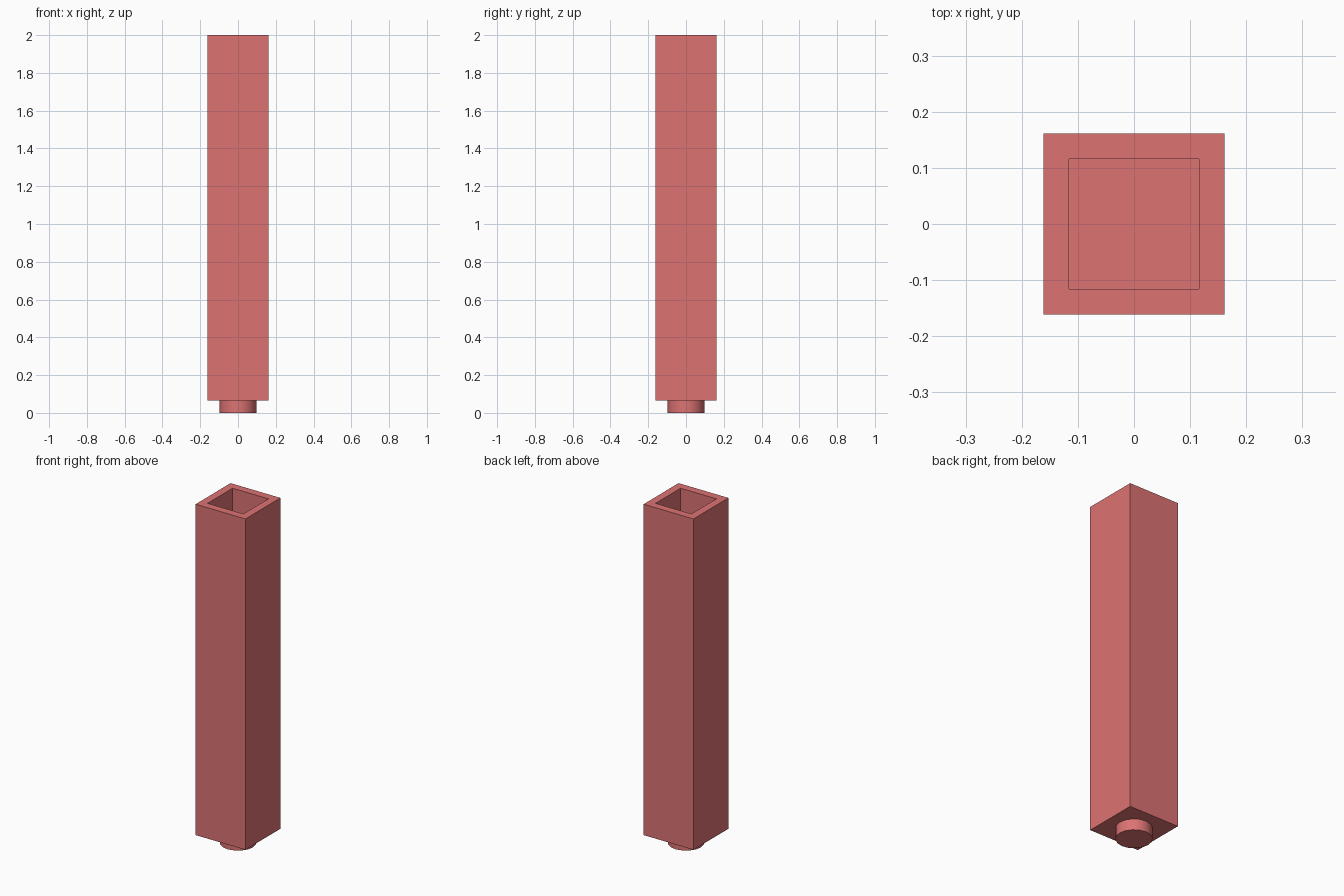
import bpy, bmesh

if "Cube" in bpy.data.objects:
    bpy.data.objects.remove(bpy.data.objects["Cube"])

U = 2 / 124            # base unit: total height is 124 units
HALF, INNER = 10 * U, 6 * U
PEG_H, WALL = 4 * U, 4 * U

mat = bpy.data.materials.new("soft_red")
mat.diffuse_color = (0.72, 0.17, 0.17, 1)
mat.use_nodes = True
mat.node_tree.nodes["Principled BSDF"].inputs["Base Color"].default_value = mat.diffuse_color

# Square column, hollowed from the top
bm = bmesh.new()
bmesh.ops.create_cube(bm, size=1)
for v in bm.verts:
    v.co.x *= 2 * HALF
    v.co.y *= 2 * HALF
    v.co.z = 2 if v.co.z > 0 else PEG_H
top = [f for f in bm.faces if f.normal.z > 0.9]
bmesh.ops.inset_region(bm, faces=top, thickness=HALF - INNER)
# Push a copy of the inset face down to make the socket and its floor
res = bmesh.ops.extrude_face_region(bm, geom=top)
for v in (g for g in res["geom"] if isinstance(g, bmesh.types.BMVert)):
    v.co.z = PEG_H + WALL
if any(f.is_valid for f in top):
    bmesh.ops.delete(bm, geom=[f for f in top if f.is_valid], context='FACES_ONLY')
bmesh.ops.recalc_face_normals(bm, faces=bm.faces)
mesh = bpy.data.meshes.new("hollow_column")
bm.to_mesh(mesh)
bm.free()
column = bpy.data.objects.new("hollow_column", mesh)
bpy.context.collection.objects.link(column)
mesh.materials.append(mat)

# Round peg under the column
bpy.ops.mesh.primitive_cylinder_add(vertices=16, radius=INNER, depth=PEG_H,
                                    location=(0, 0, PEG_H / 2), rotation=(0, 0, 0))
peg = bpy.context.object
peg.name = "bottom_peg"
peg.data.materials.append(mat)
bpy.ops.object.shade_smooth_by_angle()
